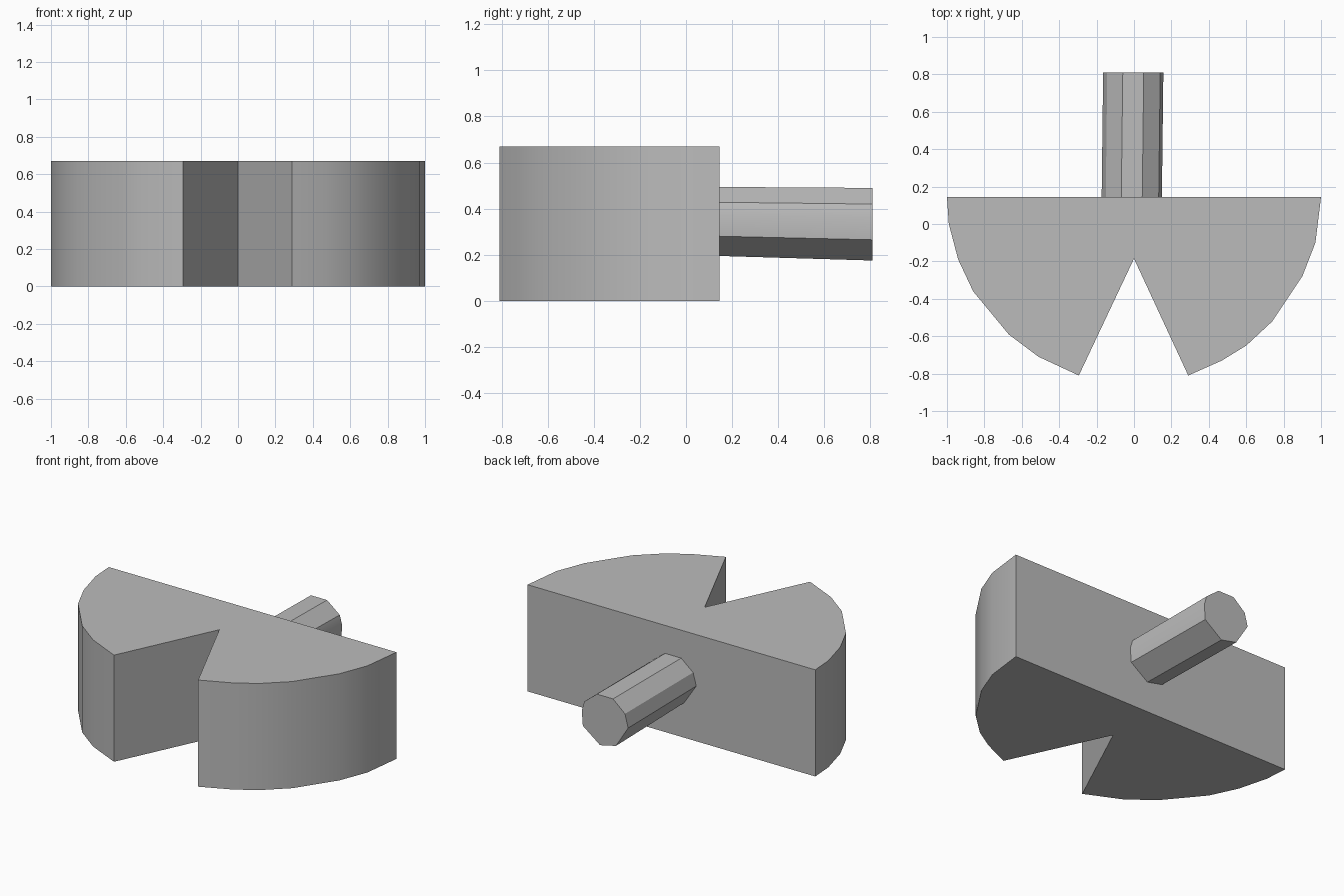
import bpy, bmesh, math

cube = bpy.data.objects.get("Cube")
if cube:
    bpy.data.objects.remove(cube, do_unlink=True)

GREY = (0.5, 0.5, 0.5, 1)
mat = bpy.data.materials.new("plain grey")
mat.use_nodes = True
mat.diffuse_color = GREY
mat.node_tree.nodes["Principled BSDF"].inputs["Base Color"].default_value = GREY


def prism(name, start, end):
    """Solid joining two matching outlines, with smooth walls and crisp edges."""
    bm = bmesh.new()
    a = [bm.verts.new(p) for p in start]
    b = [bm.verts.new(p) for p in end]
    n = len(a)
    bm.faces.new(a)
    bm.faces.new(b)
    for i in range(n):
        j = (i + 1) % n
        bm.faces.new((a[i], a[j], b[j], b[i]))
    bmesh.ops.recalc_face_normals(bm, faces=bm.faces)
    mesh = bpy.data.meshes.new(name)
    bm.to_mesh(mesh)
    bm.free()
    mesh.materials.append(mat)
    obj = bpy.data.objects.new(name, mesh)
    bpy.context.collection.objects.link(obj)
    bpy.ops.object.select_all(action='DESELECT')
    obj.select_set(True)
    bpy.context.view_layer.objects.active = obj
    bpy.ops.object.shade_smooth_by_angle(angle=math.radians(30))
    return obj


# Half disc with a wedge cut from the middle of its curved front
right_arc = [(-1, .145), (-.99, 0), (-.94, -.19), (-.86, -.36),
             (-.67, -.59), (-.51, -.71), (-.295, -.81)]
left_arc = [(.29, -.81), (.47, -.73), (.6, -.65), (.74, -.52),
            (.9, -.28), (.97, -.1), (1, .145)]
outline = right_arc + [(0, -.185)] + left_arc
prism("notched_half_disc", [(x, y, 0) for x, y in outline],
      [(x, y, .67) for x, y in outline])

# Faceted shaft, slightly shifted towards its root
section = [(.052, .49), (-.06, .49), (-.143, .418), (-.165, .335),
           (-.08, .2), (.03, .175), (.15, .265), (.157, .36), (.14, .42)]
prism("shaft", [(x - .008, .14, .335 + (z - .335) * .95 + .012) for x, z in section],
      [(x, .81, z) for x, z in section])
